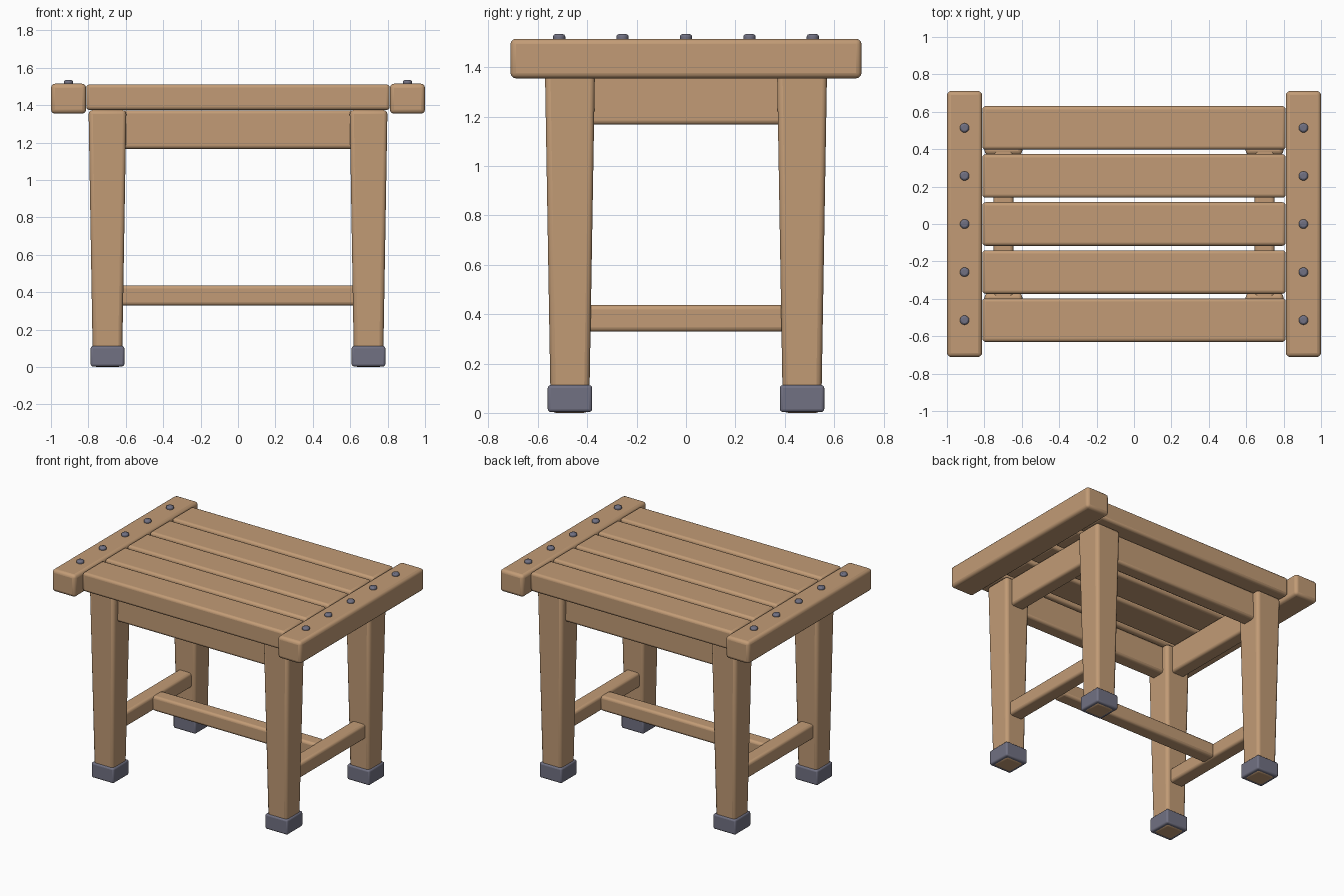
import bpy, bmesh, math

if "Cube" in bpy.data.objects:
    bpy.data.objects.remove(bpy.data.objects["Cube"])


def material(name, rgb):
    m = bpy.data.materials.new(name)
    m.diffuse_color = (*rgb, 1)
    m.use_nodes = True
    m.node_tree.nodes["Principled BSDF"].inputs["Base Color"].default_value = m.diffuse_color
    return m


WOOD = material("oak_wood", (0.54, 0.33, 0.18))
METAL = material("grey_metal", (0.165, 0.165, 0.225))


def finish(name, bm, mat, bevel, segments=3):
    """Turn a bmesh into an object with rounded edges and smooth shading."""
    mesh = bpy.data.meshes.new(name)
    bm.to_mesh(mesh)
    bm.free()
    mesh.materials.append(mat)
    ob = bpy.data.objects.new(name, mesh)
    bpy.context.collection.objects.link(ob)
    mod = ob.modifiers.new("rounding", 'BEVEL')
    mod.width = bevel
    mod.segments = segments
    mod.limit_method = 'ANGLE'
    mod.angle_limit = math.radians(40)
    bpy.ops.object.select_all(action='DESELECT')
    ob.select_set(True)
    bpy.context.view_layer.objects.active = ob
    bpy.ops.object.shade_smooth_by_angle(angle=math.radians(35))
    return ob


def beam(name, center, size, mat=WOOD, bevel=0.018, taper=1.0):
    """Rounded box; taper scales the bottom relative to the top."""
    bm = bmesh.new()
    bmesh.ops.create_cube(bm, size=1)
    for v in bm.verts:
        k = taper if v.co.z < 0 else 1.0
        v.co.x = center[0] + v.co.x * size[0] * k
        v.co.y = center[1] + v.co.y * size[1] * k
        v.co.z = center[2] + v.co.z * size[2]
    return finish(name, bm, mat, bevel)


def bolt(name, x, y, z0, z1):
    bm = bmesh.new()
    bmesh.ops.create_cone(bm, cap_ends=True, segments=20, radius1=0.025,
                          radius2=0.025, depth=z1 - z0)
    bmesh.ops.translate(bm, verts=bm.verts, vec=(x, y, (z0 + z1) / 2))
    return finish(name, bm, METAL, 0.01, 2)


LEG_X, LEG_Y = 0.698, 0.47
PITCH = 0.257

# seat slats
for i in range(-2, 3):
    beam("seat_slat", (0, i * PITCH, 1.443), (1.622, 0.233, 0.137))

for sx in (-1, 1):
    # end boards with bolt heads
    beam("end_board", (sx * 0.906, 0, 1.435), (0.188, 1.422, 0.16), bevel=0.022)
    for i in range(-2, 3):
        bolt("bolt_head", sx * 0.906, i * PITCH, 1.50, 1.534)

    # side apron and side stretcher
    beam("side_apron", (sx * LEG_X, 0, 1.27), (0.106, 0.84, 0.206))
    beam("side_stretcher", (sx * LEG_X, 0, 0.383), (0.106, 0.84, 0.108))

    # tapered legs with metal feet
    for sy in (-1, 1):
        x, y = sx * LEG_X, sy * LEG_Y
        beam("leg", (x, y, 0.687), (0.202, 0.202, 1.374), taper=0.77, bevel=0.022)
        beam("foot_cap", (x, y, 0.058), (0.18, 0.18, 0.109), METAL, bevel=0.012)

# front and back aprons
for sy in (-1, 1):
    beam("long_apron", (0, sy * LEG_Y, 1.27), (1.30, 0.106, 0.206))

# middle stretcher joining the two side stretchers
beam("middle_stretcher", (0, 0, 0.383), (1.31, 0.106, 0.108))
